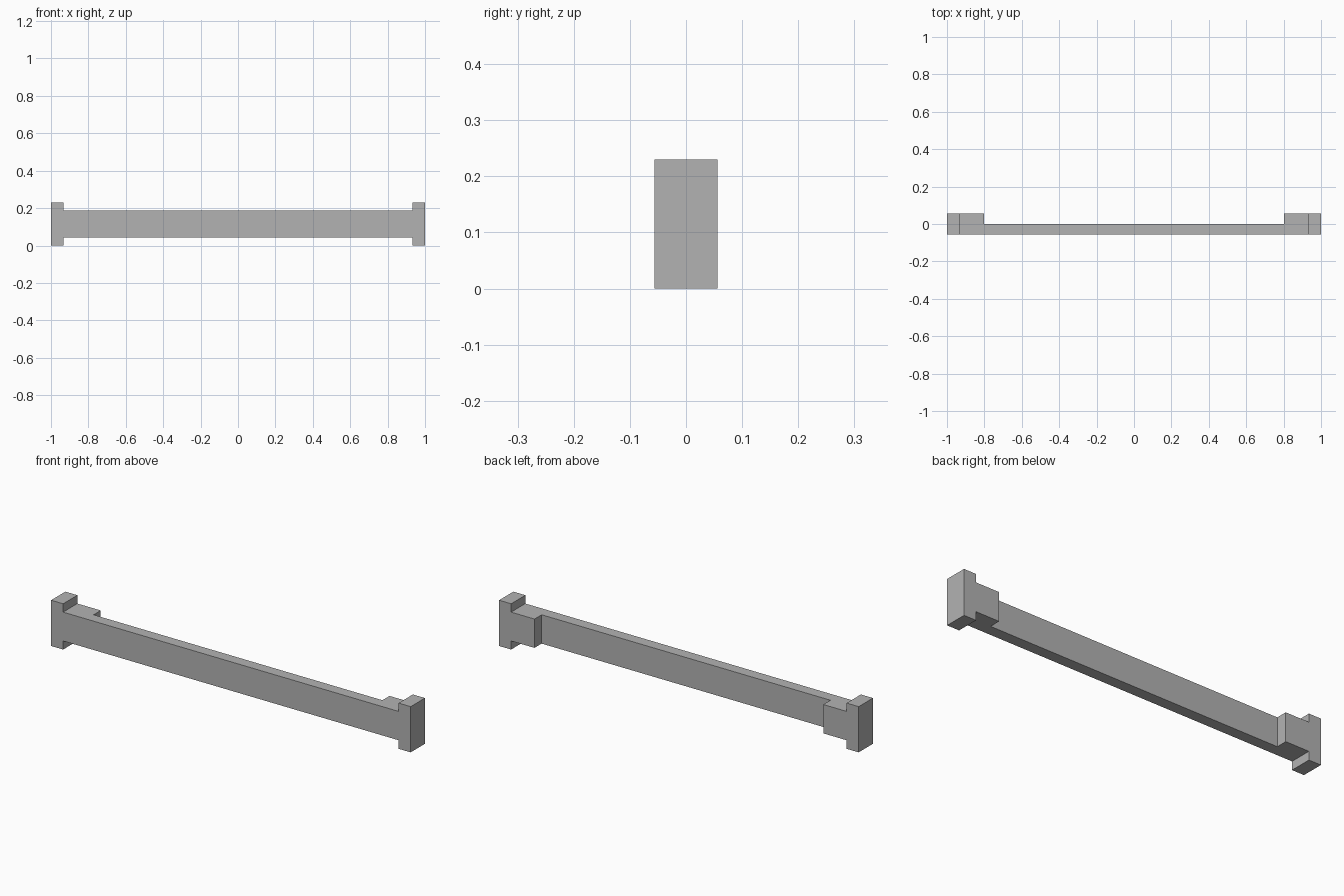
import bpy
import bmesh

if "Cube" in bpy.data.objects:
    bpy.data.objects.remove(bpy.data.objects["Cube"])

END_X, PLATE_X, BLOCK_X = 1.0, 0.933, 0.803   # half lengths
HALF_Y, BAR_BACK = 0.0565, 0.0                # depth limits
TOP, BAR_LOW, BAR_HIGH = 0.23, 0.043, 0.188   # heights

grey = bpy.data.materials.new("plain grey")
grey.diffuse_color = (0.45, 0.45, 0.45, 1)
grey.use_nodes = True
grey.node_tree.nodes["Principled BSDF"].inputs["Base Color"].default_value = grey.diffuse_color


def extrude_profile(name, points, y0, y1):
    """Closed x-z outline extruded along y."""
    bm = bmesh.new()
    face = bm.faces.new([bm.verts.new((x, y0, z)) for x, z in points])
    side = bmesh.ops.extrude_face_region(bm, geom=[face])["geom"]
    moved = [v for v in side if isinstance(v, bmesh.types.BMVert)]
    bmesh.ops.translate(bm, verts=moved, vec=(0, y1 - y0, 0))
    bmesh.ops.recalc_face_normals(bm, faces=bm.faces)
    mesh = bpy.data.meshes.new(name)
    bm.to_mesh(mesh)
    bm.free()
    mesh.materials.append(grey)
    obj = bpy.data.objects.new(name, mesh)
    bpy.context.collection.objects.link(obj)
    return obj


# Rail with taller end plates, mirrored left to right
right = [(END_X, 0), (END_X, TOP), (PLATE_X, TOP), (PLATE_X, BAR_HIGH)]
lower = [(PLATE_X, BAR_LOW), (PLATE_X, 0)]
left = [(-x, z) for x, z in reversed(right)]
rail = extrude_profile("rail", right + left + [(-x, z) for x, z in reversed(lower)] + lower,
                       -HALF_Y, HALF_Y)

# Recess along the back, leaving a thick block at each end
recess = extrude_profile("recess_cutter",
                         [(-BLOCK_X, -0.1), (BLOCK_X, -0.1), (BLOCK_X, 0.4), (-BLOCK_X, 0.4)],
                         BAR_BACK, 0.2)
recess.hide_render = True
recess.hide_set(True)
cut = rail.modifiers.new("back recess", 'BOOLEAN')
cut.operation = 'DIFFERENCE'
cut.solver = 'EXACT'
cut.object = recess
